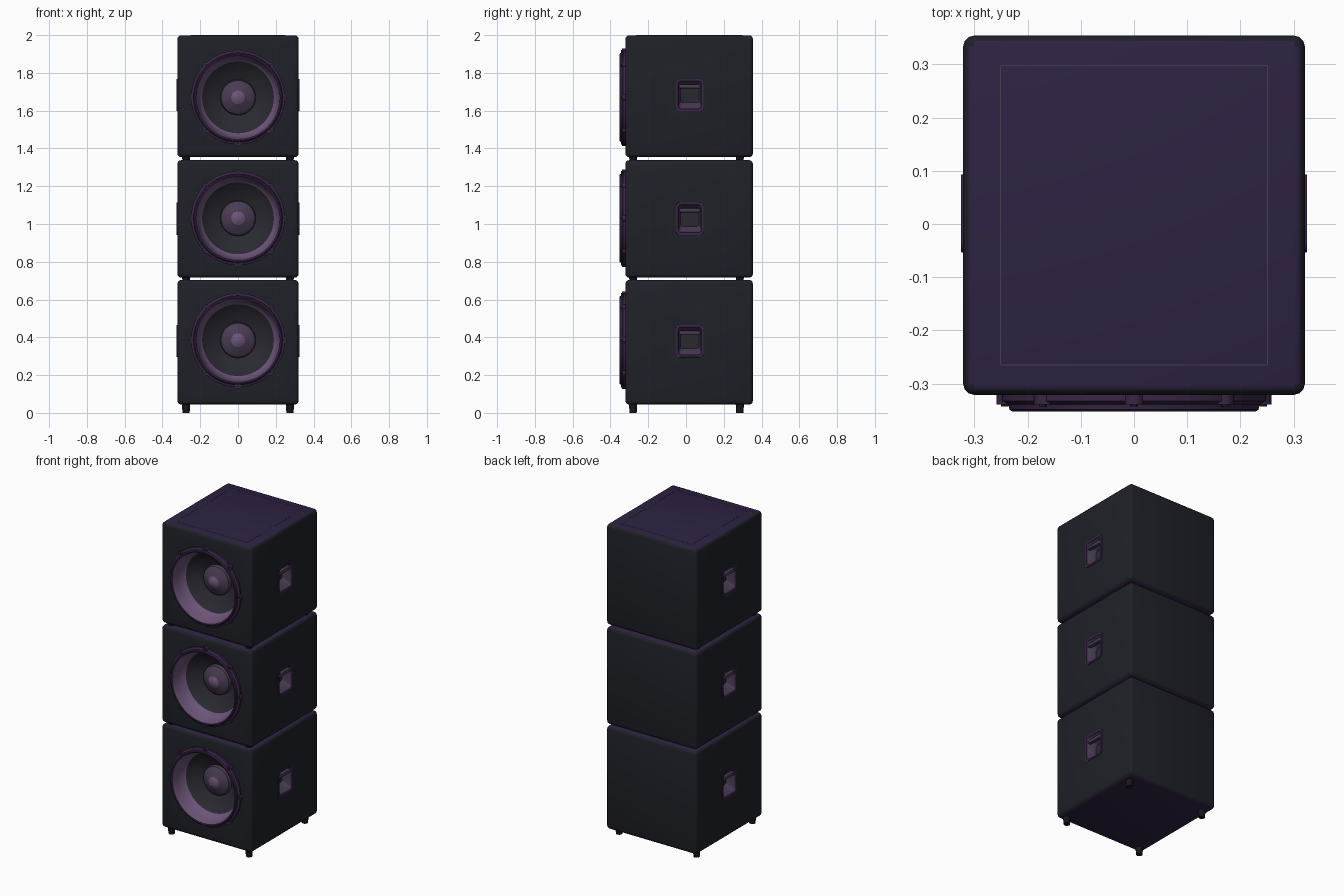
import bpy, bmesh, math
from mathutils import Matrix, Vector

if "Cube" in bpy.data.objects:
    bpy.data.objects.remove(bpy.data.objects["Cube"])


def material(name, col):
    m = bpy.data.materials.new(name)
    m.diffuse_color = (*col, 1)
    m.use_nodes = True
    m.node_tree.nodes["Principled BSDF"].inputs["Base Color"].default_value = m.diffuse_color
    return m


BODY = material("charcoal cabinet", (0.014, 0.015, 0.021))
PANEL = material("deep purple panel", (0.027, 0.016, 0.055))
RIM = material("dark purple rim", (0.040, 0.020, 0.060))
LILAC = material("dusty lilac", (0.150, 0.090, 0.190))
CONE = material("cone grey", (0.022, 0.022, 0.030))
HUB = material("muted violet", (0.065, 0.045, 0.085))
FOOT = material("black rubber", (0.008, 0.008, 0.011))


def finish(bm, name, mats, angle=35):
    bmesh.ops.recalc_face_normals(bm, faces=bm.faces)
    me = bpy.data.meshes.new(name)
    bm.to_mesh(me)
    bm.free()
    ob = bpy.data.objects.new(name, me)
    bpy.context.collection.objects.link(ob)
    for m in mats:
        me.materials.append(m)
    smooth(ob, angle)
    return ob


def smooth(ob, angle=35):
    bpy.ops.object.select_all(action='DESELECT')
    ob.select_set(True)
    bpy.context.view_layer.objects.active = ob
    bpy.ops.object.shade_smooth_by_angle(angle=math.radians(angle))


def loft(bm, loops, slots):
    """Skin successive closed loops; slots[i] colours the band after loop i."""
    rings = [[bm.verts.new(p) for p in lp] for lp in loops]
    n = len(rings[0])
    for a, b, s in zip(rings, rings[1:], slots):
        for i in range(n):
            j = (i + 1) % n
            bm.faces.new((a[i], a[j], b[j], b[i])).material_index = s
    bm.faces.new(rings[-1]).material_index = slots[-1]


def box(bm, lo, hi, bevel=0, seg=3):
    lo, hi = Vector(lo), Vector(hi)
    d = hi - lo
    mat = Matrix.Translation((lo + hi) / 2) @ Matrix.Diagonal((*d, 1))
    vs = bmesh.ops.create_cube(bm, size=1, matrix=mat)['verts']
    if bevel:
        es = list({e for v in vs for e in v.link_edges})
        bmesh.ops.bevel(bm, geom=es, offset=bevel, segments=seg, profile=0.5, affect='EDGES')


def cyl(bm, c, r, depth, axis='Z', seg=16, r2=None):
    rot = {'Z': Matrix(), 'Y': Matrix.Rotation(math.pi / 2, 4, 'X')}[axis]
    bmesh.ops.create_cone(bm, cap_ends=True, segments=seg, radius1=r, radius2=r if r2 is None else r2,
                          depth=depth, matrix=Matrix.Translation(c) @ rot)


def cut(ob, cutter):
    mod = ob.modifiers.new("cut", 'BOOLEAN')
    mod.operation, mod.solver, mod.object = 'DIFFERENCE', 'EXACT', cutter
    bpy.context.view_layer.objects.active = ob
    bpy.ops.object.modifier_apply(modifier=mod.name)
    bpy.data.objects.remove(cutter)


def cabinet(tag, z0, z1, zc, zh):
    bm = bmesh.new()
    box(bm, (-0.321, -0.321, z0), (0.321, 0.354, z1), 0.02)
    ob = finish(bm, tag + "_cabinet", [BODY, PANEL])
    # openings for the driver and the two handle pockets
    bm = bmesh.new()
    cyl(bm, (0, -0.28, zc), 0.226, 0.3, 'Y', 48)
    hole = finish(bm, "driver_cutter", [])
    hole.hide_render = True
    cut(ob, hole)
    for s in (-1, 1):
        bm = bmesh.new()
        xs = sorted((s * 0.24, s * 0.4))
        box(bm, (xs[0], -0.04, zh - 0.072), (xs[1], 0.08, zh + 0.072))
        pocket = finish(bm, "pocket_cutter", [])
        pocket.hide_render = True
        cut(ob, pocket)
    # purple top and underside
    for p in ob.data.polygons:
        p.material_index = int(abs(p.normal.z) > 0.95 and (p.center.z > z1 - 0.01 or p.center.z < z0 + 0.01))
    smooth(ob)


def driver(tag, zc):
    prof = [(0.249, -0.315, 0), (0.249, -0.333, 0), (0.236, -0.339, 0), (0.234, -0.349, 0),
            (0.229, -0.352, 0), (0.222, -0.350, 1), (0.214, -0.315, 1), (0.205, -0.275, 1),
            (0.190, -0.257, 2), (0.140, -0.222, 2), (0.094, -0.200, 3), (0.090, -0.222, 3),
            (0.070, -0.238, 3), (0.036, -0.248, 1), (0.022, -0.257, 1), (0.008, -0.260, 1)]
    n = 48
    loops = [[(r * math.cos(2 * math.pi * i / n), y, zc + r * math.sin(2 * math.pi * i / n))
              for i in range(n)] for r, y, _ in prof]
    bm = bmesh.new()
    loft(bm, loops, [p[2] for p in prof])
    finish(bm, tag + "_driver", [RIM, LILAC, CONE, HUB])
    # mounting lugs and screws around the rim
    lugs, screws = bmesh.new(), bmesh.new()
    for k in range(8):
        a = 2 * math.pi * k / 8
        c, s = math.cos(a), math.sin(a)
        cyl(lugs, (0.240 * c, -0.328, zc + 0.240 * s), 0.018, 0.022, 'Y', 12)
        cyl(screws, (0.243 * c, -0.340, zc + 0.243 * s), 0.007, 0.006, 'Y', 8)
    finish(lugs, tag + "_rim_lugs", [RIM])
    finish(screws, tag + "_rim_screws", [BODY])


def rounded(hy, hz, r, x, zc):
    pts = []
    for q, (sy, sz) in enumerate(((1, 1), (-1, 1), (-1, -1), (1, -1))):
        for k in range(4):
            a = math.pi / 2 * (q + k / 3)
            pts.append((x, 0.02 + sy * (hy - r) + r * math.cos(a), zc + sz * (hz - r) + r * math.sin(a)))
    return pts


def handle(tag, side, zh):
    s = 1 if side == "right" else -1
    spec = [(0.074, 0.086, 0.02, 0.316, 0), (0.073, 0.085, 0.02, 0.325, 0), (0.062, 0.074, 0.015, 0.325, 0),
            (0.057, 0.068, 0.014, 0.318, 1), (0.050, 0.040, 0.012, 0.262, 2)]
    bm = bmesh.new()
    loft(bm, [rounded(a, b, r, s * x, zh) for a, b, r, x, _ in spec], [p[4] for p in spec])
    finish(bm, f"{tag}_{side}_handle_pocket", [RIM, HUB, CONE])
    # grip bar across the upper part of the pocket
    bm = bmesh.new()
    xs = sorted((s * 0.298, s * 0.322))
    box(bm, (xs[0], -0.037, zh + 0.034), (xs[1], 0.077, zh + 0.056), 0.006, 2)
    finish(bm, f"{tag}_{side}_handle_grip", [HUB])


def feet(tag, z0, z1):
    bm = bmesh.new()
    for x in (-0.275, 0.275):
        for y in (-0.28, 0.285):
            cyl(bm, (x, y, (z0 + z1) / 2), 0.019, z1 - z0, 'Z', 16, 0.022)
    finish(bm, tag + "_feet", [FOOT])


# three stacked cabinets: z bottom, z top, driver centre, handle centre, foot bottom
for tag, z0, z1, zc, zh, zf in (("lower", 0.044, 0.704, 0.385, 0.38, 0.0),
                                ("middle", 0.716, 1.338, 1.03, 1.028, 0.70),
                                ("upper", 1.354, 1.999, 1.67, 1.683, 1.334)):
    cabinet(tag, z0, z1, zc, zh)
    driver(tag, zc)
    feet(tag, zf, z0 + 0.004)
    for side in ("left", "right"):
        handle(tag, side, zh)

# faint seam outline on the very top
bm = bmesh.new()
for x in (-0.251, 0.251):
    box(bm, (x - 0.001, -0.265, 1.998), (x + 0.001, 0.298, 2.0))
for y in (-0.265, 0.298):
    box(bm, (-0.25, y - 0.001, 1.998), (0.25, y + 0.001, 2.0))
finish(bm, "top_seam", [HUB])
